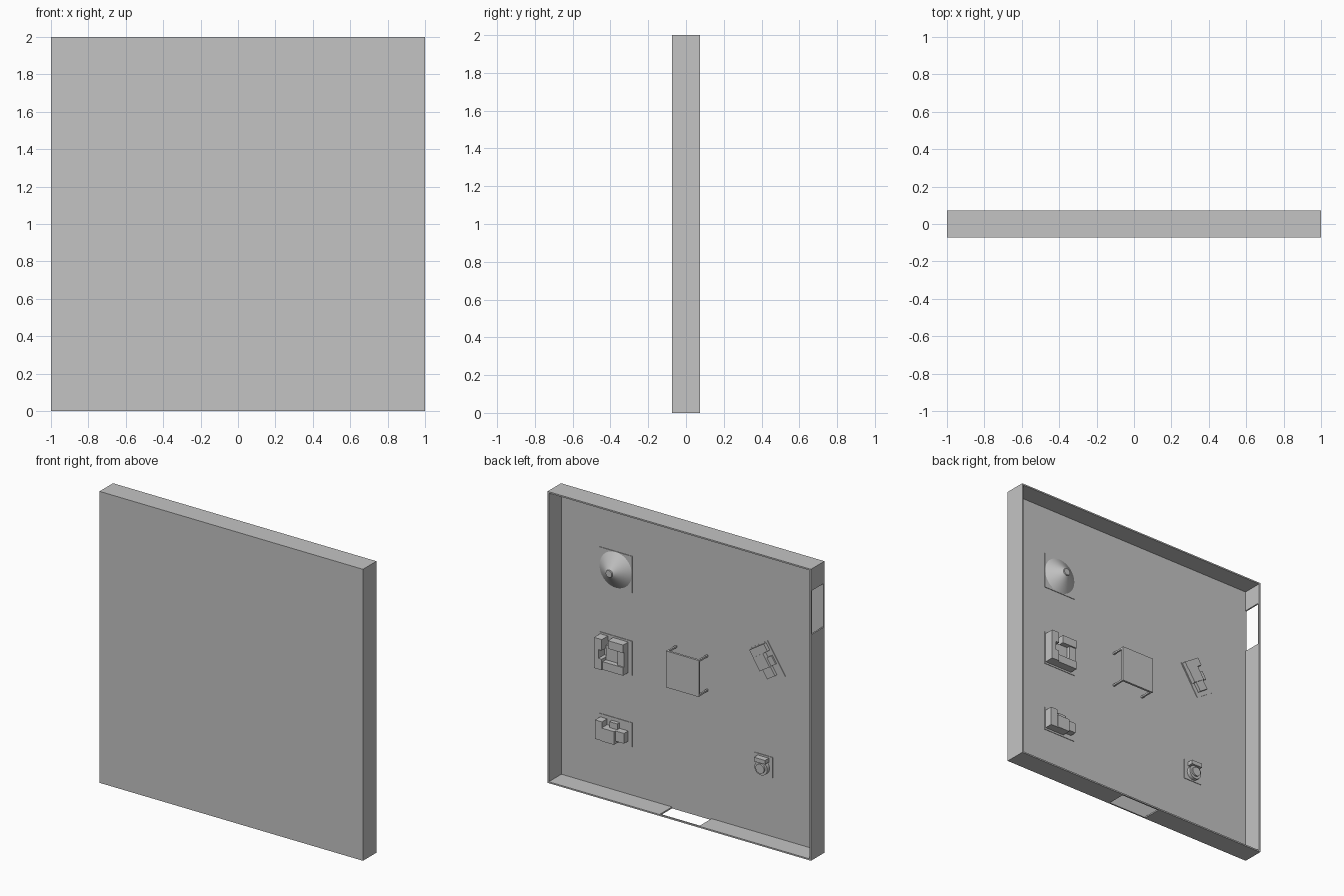
import bpy
import bmesh
from math import radians
from mathutils import Matrix, Vector

if "Cube" in bpy.data.objects:
    bpy.data.objects.remove(bpy.data.objects["Cube"], do_unlink=True)

grey = bpy.data.materials.new("plain_grey")
grey.use_nodes = True
grey.diffuse_color = (0.55, 0.55, 0.55, 1)
grey.node_tree.nodes["Principled BSDF"].inputs["Base Color"].default_value = (0.55, 0.55, 0.55, 1)

HALF = 0.073      # half depth of the tray
WALL = 0.01       # wall and floor thickness
FLOOR = -HALF + WALL


def finish(name, bm):
    mesh = bpy.data.meshes.new(name)
    bm.to_mesh(mesh)
    bm.free()
    mesh.materials.append(grey)
    ob = bpy.data.objects.new(name, mesh)
    bpy.context.scene.collection.objects.link(ob)
    return ob


def add_box(bm, lo, hi):
    lo, hi = Vector(lo), Vector(hi)
    size = Matrix.Diagonal((*(hi - lo), 1))
    bmesh.ops.create_cube(bm, size=1, matrix=Matrix.Translation((lo + hi) / 2) @ size)


def box(name, lo, hi):
    bm = bmesh.new()
    add_box(bm, lo, hi)
    return finish(name, bm)


def add_cone(bm, r1, r2, low, high, x=0, z=0, sides=48):
    # Round solid whose axis points away from the floor
    place = Matrix.Translation((x, (low + high) / 2, z)) @ Matrix.Rotation(radians(-90), 4, 'X')
    bmesh.ops.create_cone(bm, cap_ends=True, segments=sides, radius1=r1, radius2=r2,
                          depth=high - low, matrix=place)


def station(name, x, z, width, depth, blocks, turn=0):
    # Thin base plate with blocks given as (left, right, low, high, height)
    bm = bmesh.new()
    add_box(bm, (-width / 2, -0.002, -depth / 2), (width / 2, 0.004, depth / 2))
    for x0, x1, z0, z1, h in blocks:
        add_box(bm, (x0, 0, z0), (x1, h, z1))
    ob = finish(name, bm)
    ob.location = (x, FLOOR, z)
    ob.rotation_euler = (0, radians(turn), 0)
    return ob


def smooth(ob):
    bpy.ops.object.select_all(action='DESELECT')
    ob.select_set(True)
    bpy.context.view_layer.objects.active = ob
    bpy.ops.object.shade_smooth_by_angle(angle=radians(30))


# Open tray: floor and four walls with two doorways
tray = box("room_shell", (-1, -HALF, 0), (1, HALF, 2))
inner = 1 - WALL
cutters = [
    box("cavity_cutter", (-inner, FLOOR, WALL), (inner, 1, 2 - WALL)),
    box("bottom_door_cutter", (-0.15, FLOOR, -0.1), (0.15, HALF - WALL, 0.1)),
    box("side_door_cutter", (-1.1, FLOOR, 1.55), (-0.9, HALF - WALL, 1.85)),
]
for c in cutters:
    c.hide_render = True
    mod = tray.modifiers.new(c.name, 'BOOLEAN')
    mod.operation = 'DIFFERENCE'
    mod.solver = 'EXACT'
    mod.object = c
bpy.context.view_layer.update()
carved = bpy.data.meshes.new_from_object(
    tray.evaluated_get(bpy.context.evaluated_depsgraph_get()))
tray.modifiers.clear()
tray.data = carved
for c in cutters:
    bpy.data.objects.remove(c, do_unlink=True)

# Cone with a small nozzle on a square plate
bm = bmesh.new()
add_box(bm, (-0.125, -0.002, -0.125), (0.125, 0.004, 0.125))
add_cone(bm, 0.123, 0.025, 0.004, 0.072)
add_cone(bm, 0.025, 0.023, 0.072, 0.08)
cone = finish("cone_unit", bm)
cone.location = (0.575, FLOOR, 1.525)
smooth(cone)

# Large block station
station("large_station", 0.575, 0.95, 0.25, 0.235, [
    (0.06, 0.118, -0.105, -0.03, 0.07),
    (0.06, 0.118, 0.03, 0.105, 0.07),
    (0.085, 0.118, -0.03, 0.03, 0.07),
    (-0.095, 0.06, -0.105, -0.05, 0.06),
    (-0.095, 0.02, 0.05, 0.105, 0.06),
    (-0.095, -0.045, -0.05, 0.05, 0.05),
    (-0.045, 0.06, -0.05, 0.05, 0.025),
])

# Two small block stations, the second one turned
small_blocks = [
    (0.065, 0.118, -0.07, 0.06, 0.06),
    (-0.03, 0.065, -0.07, 0.02, 0.065),
    (-0.095, -0.03, -0.05, 0.02, 0.05),
    (-0.03, 0.03, 0.02, 0.06, 0.03),
]
station("small_station", 0.575, 0.425, 0.25, 0.165, small_blocks)
low_blocks = [(a, b, c, d, h * 0.5) for a, b, c, d, h in small_blocks]
station("turned_station", -0.58, 1.2, 0.25, 0.155, low_blocks, turn=-57)

# Central table
TOP = 0.04
box("table_top", (-0.125, TOP - 0.015, 0.877), (0.125, TOP, 1.127))
for sx in (-1, 1):
    for sz in (-1, 1):
        x, z = sx * 0.118, 1.002 + sz * 0.118
        box("table_leg", (x - 0.006, FLOOR - 0.002, z - 0.006), (x + 0.006, TOP - 0.015, z + 0.006))

# Round seat with a backrest on a square plate
bm = bmesh.new()
add_box(bm, (-0.072, -0.002, -0.07), (0.072, 0.004, 0.07))
add_box(bm, (-0.042, 0, 0.03), (0.042, 0.045, 0.058))
add_box(bm, (-0.02, 0, 0), (0.02, 0.025, 0.04))
add_cone(bm, 0.048, 0.048, 0.002, 0.03, z=-0.012)
add_cone(bm, 0.032, 0.032, 0.03, 0.042, z=-0.012)
seat = finish("round_seat", bm)
seat.location = (-0.545, FLOOR, 0.485)
smooth(seat)
